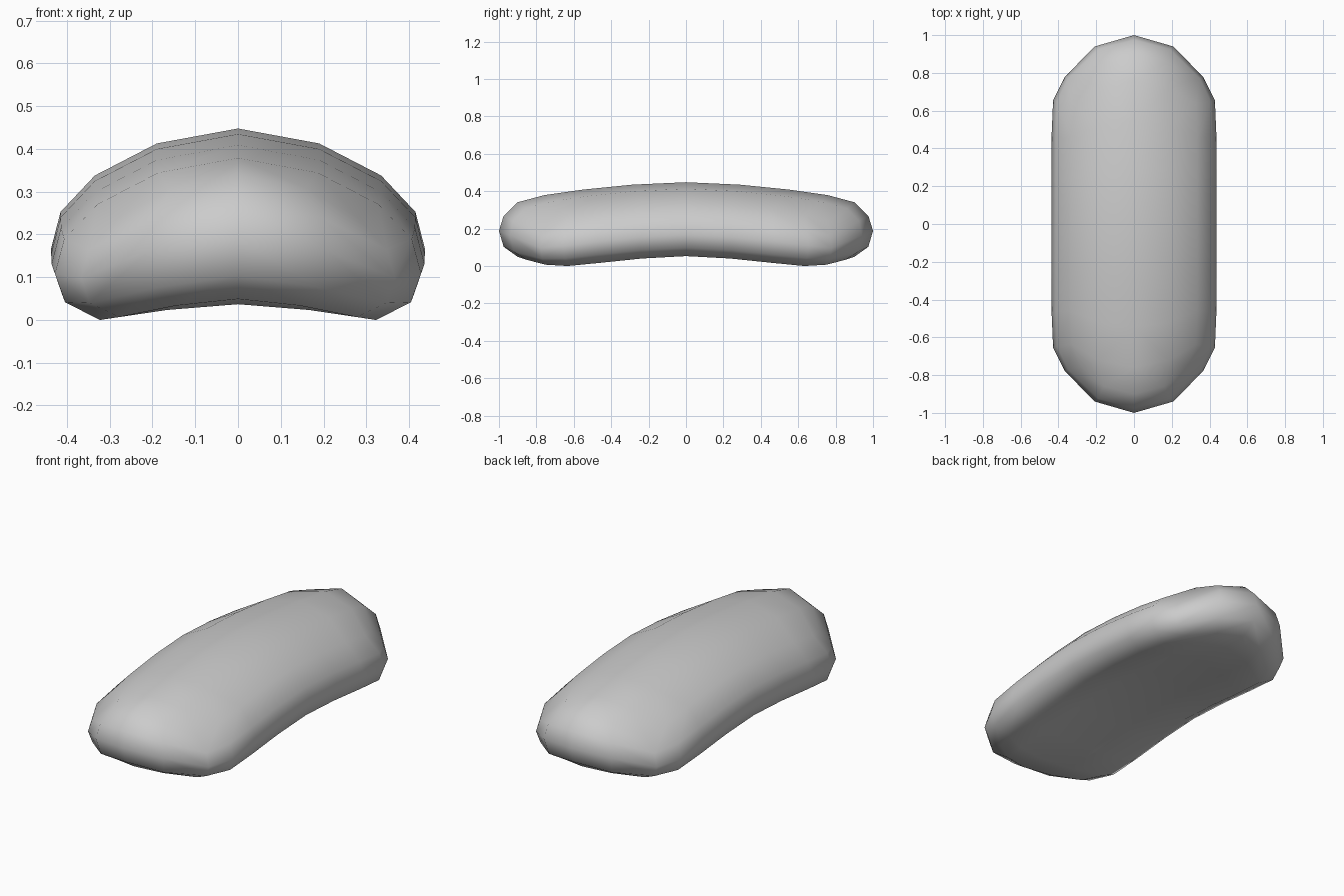
import bpy, bmesh

if "Cube" in bpy.data.objects:
    bpy.data.objects.remove(bpy.data.objects["Cube"])

# Half cross-section at the middle (x, z), top centre round to bottom centre,
# with the factor by which each lengthwise line is shortened in y
SECTION = [(0, .45, 1), (.19, .415, .955), (.335, .34, .84), (.415, .255, .855),
           (.437, .17, .865), (.413, .10, .855), (.33, .055, .835),
           (.17, .077, .95), (0, .09, 1)]
# Rings from middle to end: y, width factor, drop, height factor
RINGS = [(0, 1, 0, 1), (.285, 1, .013, 1), (.545, .998, .037, .99),
         (.757, .98, .06, .95), (.9, .84, .073, .81)]


def ring_points(ring):
    y, wide, drop, high = ring
    pts = []
    for n, (x, z, short) in enumerate(SECTION):
        opp = SECTION[8 - n][1]
        mid = (z + opp) / 2 if n != 4 else .185
        pts.append((x * wide, -y * short, mid - drop + (z - mid) * high))
    return pts


bm = bmesh.new()
rings = [[bm.verts.new(p) for p in ring_points(r)] for r in RINGS]

# Long body of one quarter
for a, b in zip(rings, rings[1:]):
    for n in range(8):
        bm.faces.new((a[n], a[n + 1], b[n + 1], b[n]))

# Rounded end: a grid filling the last ring
e = rings[-1]
cap = [bm.verts.new(p) for p in ((0, -.975, .27), (.19, -.925, .243),
                                 (0, -1, .19), (.207, -.94, .165),
                                 (0, -.975, .105), (.19, -.92, .078))]
rows = [[e[0], e[1], e[2]], [cap[0], cap[1], e[3]], [cap[2], cap[3], e[4]],
        [cap[4], cap[5], e[5]], [e[8], e[7], e[6]]]
for a, b in zip(rows, rows[1:]):
    for n in range(2):
        bm.faces.new((a[n], a[n + 1], b[n + 1], b[n]))

# Mirror the quarter to the left and to the back
for axis in (0, 1):
    dup = bmesh.ops.duplicate(bm, geom=bm.verts[:] + bm.edges[:] + bm.faces[:])["geom"]
    for v in dup:
        if isinstance(v, bmesh.types.BMVert):
            v.co[axis] *= -1
    bmesh.ops.remove_doubles(bm, verts=bm.verts[:], dist=.001)
bmesh.ops.recalc_face_normals(bm, faces=bm.faces[:])

# Rest on the floor, smooth shading
low = min(v.co.z for v in bm.verts)
for v in bm.verts:
    v.co.z -= low
for f in bm.faces:
    f.smooth = True
mesh = bpy.data.meshes.new("curved_cushion")
bm.to_mesh(mesh)
bm.free()
bpy.context.collection.objects.link(bpy.data.objects.new("curved_cushion", mesh))
